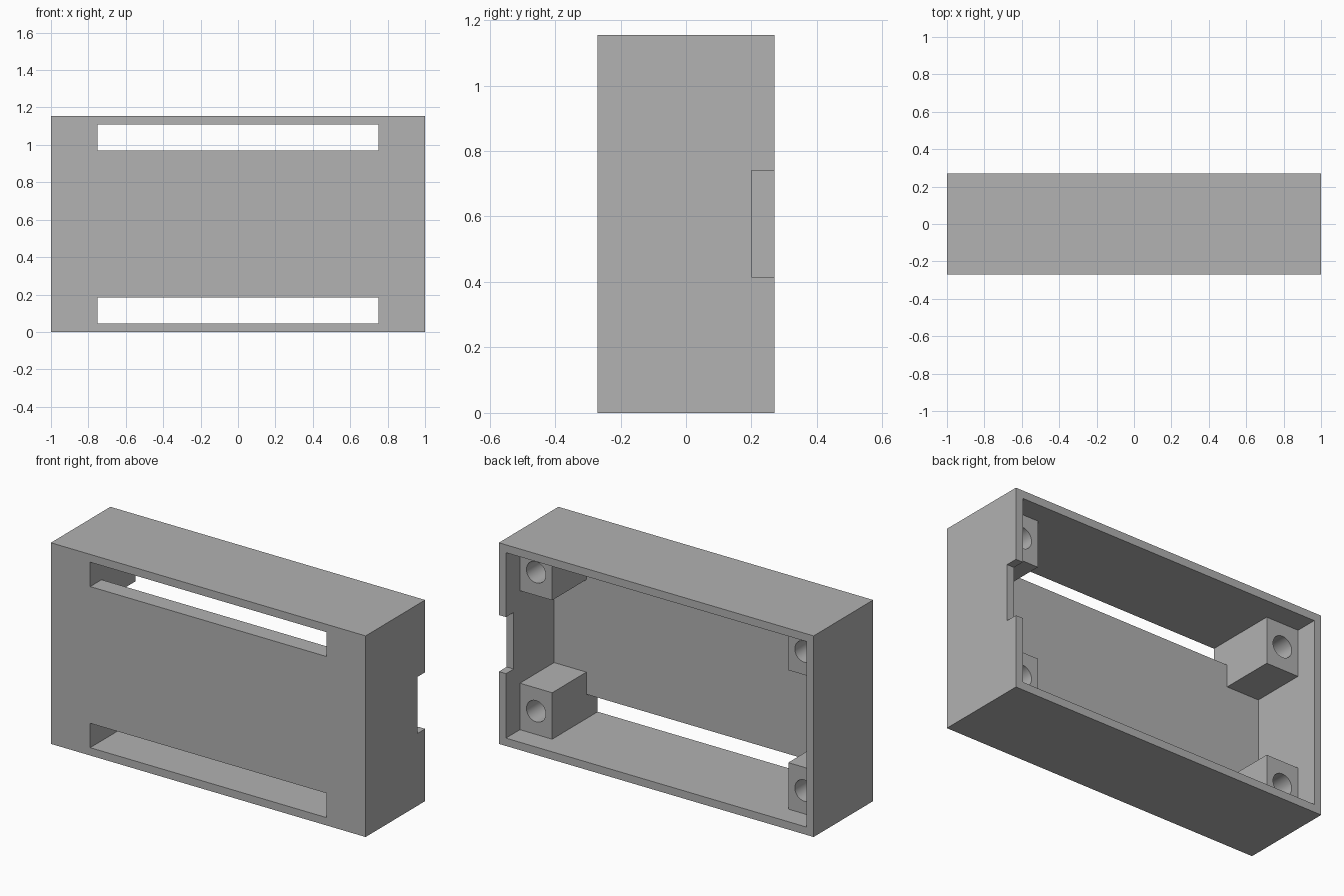
import bpy
import bmesh
import math
from mathutils import Matrix

cube = bpy.data.objects.get("Cube")
if cube:
    bpy.data.objects.remove(cube, do_unlink=True)

# Main sizes
HX, HY, H = 1.0, 0.27, 1.155        # half width, half depth, height
WALL = 0.045                        # rim thickness
FLOOR_Y = -0.167                    # inner face of the front panel
POST_Y = 0.143                      # back face of the screw posts
POST_X, POST_H = 0.75, 0.267        # inner side and height of the posts
MID = H / 2

grey = bpy.data.materials.new("plain grey")
grey.use_nodes = True
colour = (0.445, 0.445, 0.445, 1)
grey.diffuse_color = colour
grey.node_tree.nodes["Principled BSDF"].inputs["Base Color"].default_value = colour


def finish(name, bm):
    mesh = bpy.data.meshes.new(name)
    bm.to_mesh(mesh)
    bm.free()
    mesh.materials.append(grey)
    obj = bpy.data.objects.new(name, mesh)
    bpy.context.collection.objects.link(obj)
    return obj


def box(name, x, y, z):
    """Box from (low, high) pairs on each axis."""
    bm = bmesh.new()
    bmesh.ops.create_cube(bm, size=1)
    for v in bm.verts:
        v.co = [sum(r) / 2 + c * (r[1] - r[0]) for r, c in zip((x, y, z), v.co)]
    return finish(name, bm)


def rod(name, x, z, radius, y):
    """Cylinder along y."""
    bm = bmesh.new()
    bmesh.ops.create_cone(bm, cap_ends=True, segments=40, radius1=radius,
                          radius2=radius, depth=y[1] - y[0])
    bm.transform(Matrix.Translation((x, sum(y) / 2, z))
                 @ Matrix.Rotation(math.pi / 2, 4, 'X'))
    return finish(name, bm)


def combine(target, tool, operation):
    """Apply a boolean and remove its tool."""
    mod = target.modifiers.new(tool.name, 'BOOLEAN')
    mod.object, mod.operation, mod.solver = tool, operation, 'EXACT'
    bpy.context.view_layer.objects.active = target
    bpy.ops.object.modifier_apply(modifier=mod.name)
    bpy.data.objects.remove(tool, do_unlink=True)


# Case open at the back
case = box("case", (-HX, HX), (-HY, HY), (0, H))
cavity = box("cavity", (WALL - HX, HX - WALL), (FLOOR_Y, HY + 0.1), (WALL, H - WALL))
combine(case, cavity, 'DIFFERENCE')

# Four corner screw posts, sunk a little into the walls
corners = [(sx, sz) for sx in (-1, 1) for sz in (-1, 1)]
sink = WALL / 2
for sx, sz in corners:
    xs = sorted((sx * POST_X, sx * (HX - sink)))
    zs = sorted((MID + sz * (MID - WALL - POST_H), MID + sz * (MID - sink)))
    combine(case, box("screw_post", xs, (FLOOR_Y - sink, POST_Y), zs), 'UNION')

# Long slots through the front panel at top and bottom
for sz in (-1, 1):
    zs = sorted((MID + sz * (MID - WALL), MID + sz * (MID - WALL - 0.14)))
    slot = box("slot", (-POST_X, POST_X), (-HY - 0.1, FLOOR_Y + 0.05), zs)
    combine(case, slot, 'DIFFERENCE')

# Screw holes in the posts
for sx, sz in corners:
    x = sx * (POST_X + HX - WALL) / 2
    z = MID + sz * (MID - WALL - POST_H / 2)
    combine(case, rod("screw_hole", x, z, 0.061, (FLOOR_Y, POST_Y + 0.1)), 'DIFFERENCE')

# Cable notch in the left wall
combine(case, box("notch", (HX - 0.1, HX + 0.1), (0.2, HY + 0.1), (0.415, 0.74)), 'DIFFERENCE')

# Smooth hole walls, sharp corners elsewhere
bpy.ops.object.select_all(action='DESELECT')
case.select_set(True)
bpy.context.view_layer.objects.active = case
bpy.ops.object.shade_smooth_by_angle(angle=math.radians(30))
